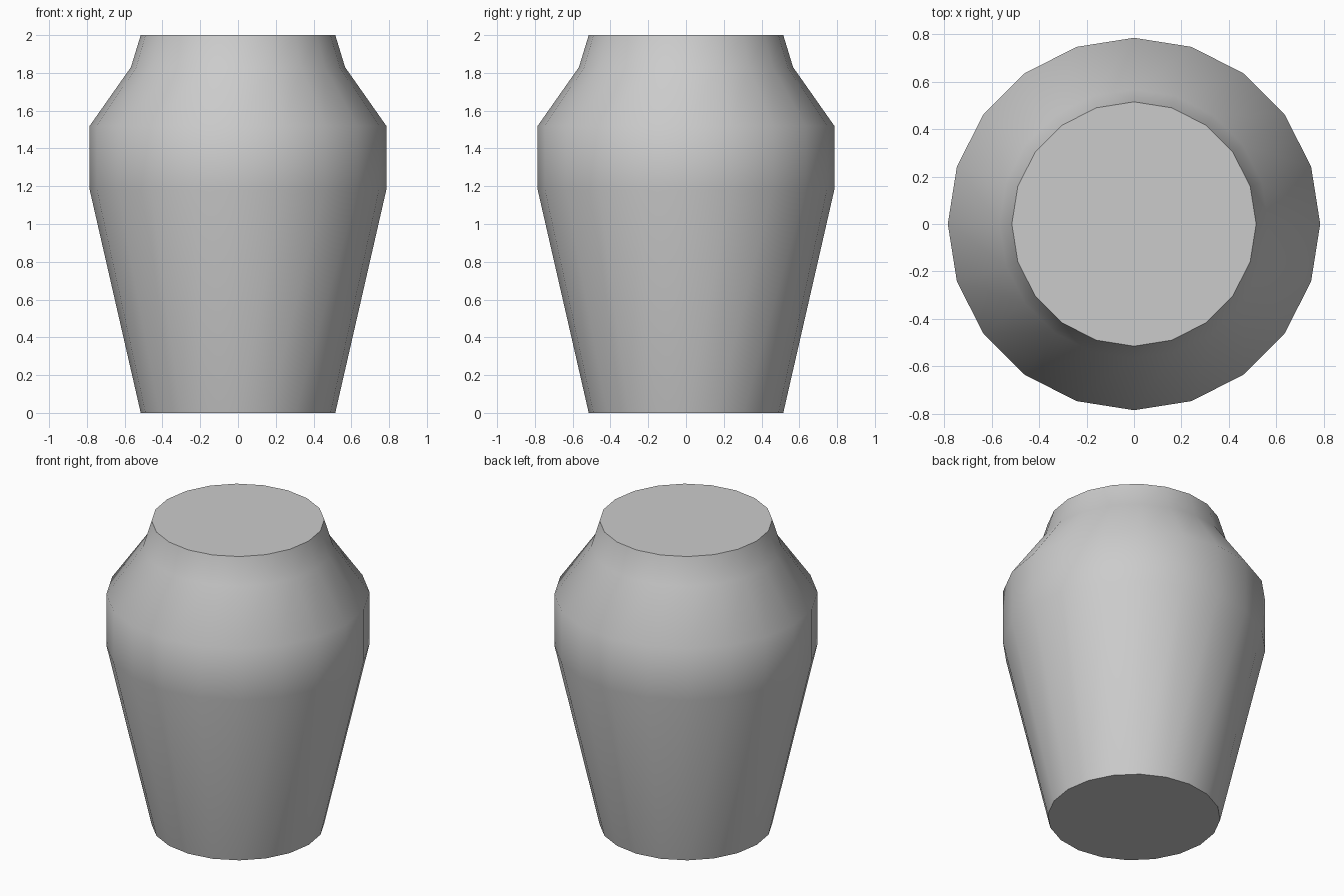
import bpy, bmesh
from math import radians, pi
from mathutils import Matrix

if "Cube" in bpy.data.objects:
    bpy.data.objects.remove(bpy.data.objects["Cube"])

SIDES = 20
# (radius, height) from base to rim
PROFILE = [(0.515, 0.0), (0.785, 1.18), (0.785, 1.52), (0.567, 1.83), (0.515, 2.0)]

# Vase body: stacked rings, flat caps at base and rim
bm = bmesh.new()
rings = []
for r, z in PROFILE:
    ring = bmesh.ops.create_circle(bm, segments=SIDES, radius=r,
                                   matrix=Matrix.Translation((0, 0, z)))["verts"]
    rings.append(ring)
# Remove the circle edges' dependence on order by bridging ring to ring
for low, high in zip(rings, rings[1:]):
    for i in range(SIDES):
        j = (i + 1) % SIDES
        bm.faces.new((low[i], low[j], high[j], high[i]))
bm.faces.new(rings[0])
bm.faces.new(rings[-1])
bmesh.ops.recalc_face_normals(bm, faces=bm.faces)

mesh = bpy.data.meshes.new("vase_body")
bm.to_mesh(mesh)
bm.free()
vase = bpy.data.objects.new("vase_body", mesh)
bpy.context.collection.objects.link(vase)

# Smooth sides, sharp cap edges
bpy.context.view_layer.objects.active = vase
vase.select_set(True)
bpy.ops.object.shade_smooth_by_angle(angle=radians(60))
